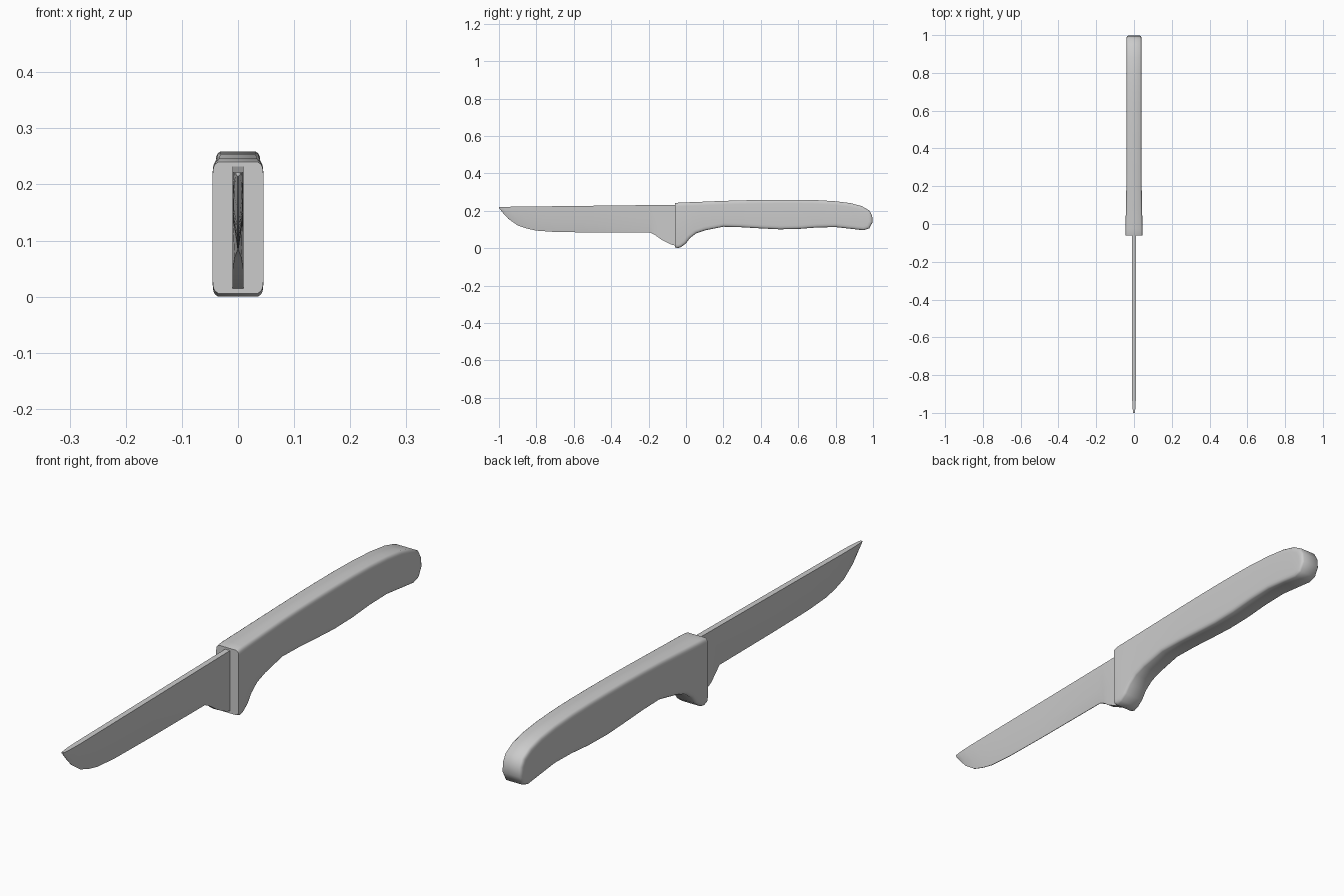
import bpy, bmesh, math
from mathutils import Vector

if "Cube" in bpy.data.objects:
    bpy.data.objects.remove(bpy.data.objects["Cube"])


def finish(bm, name, angle):
    bmesh.ops.remove_doubles(bm, verts=bm.verts, dist=1e-5)
    bmesh.ops.recalc_face_normals(bm, faces=bm.faces)
    mesh = bpy.data.meshes.new(name)
    bm.to_mesh(mesh)
    bm.free()
    ob = bpy.data.objects.new(name, mesh)
    bpy.context.collection.objects.link(ob)
    bpy.ops.object.select_all(action='DESELECT')
    ob.select_set(True)
    bpy.context.view_layer.objects.active = ob
    bpy.ops.object.shade_smooth_by_angle(angle=math.radians(angle))
    return ob


# Handle: paired upper and lower side-profile points (y, z), guard to butt
FRONT = -0.06
upper = [(-0.06, 0.24), (-0.045, 0.243), (-0.025, 0.244), (0, 0.245), (0.025, 0.246),
         (0.055, 0.247), (0.1, 0.249), (0.2, 0.253), (0.3, 0.256), (0.4, 0.258),
         (0.5, 0.259), (0.6, 0.259), (0.7, 0.257), (0.8, 0.251), (0.88, 0.241),
         (0.94, 0.225), (0.98, 0.202), (0.995, 0.175)]
lower = [(-0.06, 0.006), (-0.045, 0.0), (-0.025, 0.007), (0, 0.026), (0.022, 0.055),
         (0.055, 0.08), (0.1, 0.095), (0.2, 0.115), (0.3, 0.112), (0.4, 0.106),
         (0.5, 0.101), (0.6, 0.103), (0.7, 0.111), (0.8, 0.113), (0.88, 0.104),
         (0.95, 0.096), (0.98, 0.106), (0.998, 0.14)]
n = len(upper)
outline = [Vector(p) for p in upper] + [Vector(p) for p in reversed(lower)]


def inset(points, d):
    out = []
    for i, p in enumerate(points):
        a, b = points[i - 1], points[(i + 1) % len(points)]
        t = ((p - a).normalized() + (b - p).normalized()).normalized()
        q = p + Vector((t.y, -t.x)) * d
        if abs(p.x - FRONT) < 1e-4:      # guard face stays flat
            q = Vector((FRONT, p.y + (-d if p.y > 0.1 else d)))
        out.append(q)
    return out


def half_width(y):
    return 0.045 - 0.005 * min(1, max(0, (y + 0.02) / 0.25))


bm = bmesh.new()
# rounded rim: inset of the outline against share of half width
layers = [(0.020, 1.0), (0.010, 0.975), (0.004, 0.91), (0.0, 0.78)]
layers = [(d, s) for d, s in layers] + [(d, -s) for d, s in reversed(layers)]
rings = []
for d, s in layers:
    rings.append([bm.verts.new((s * half_width(p.x), p.x, p.y)) for p in inset(outline, d)])
m = 2 * n
for r0, r1 in zip(rings, rings[1:]):
    for i in range(m):
        j = (i + 1) % m
        bm.faces.new((r0[i], r0[j], r1[j], r1[i]))
for r in (rings[0], rings[-1]):
    for i in range(n - 1):
        bm.faces.new((r[i], r[i + 1], r[m - 2 - i], r[m - 1 - i]))
finish(bm, "handle", 40)

# Blade: (y, edge z, edge half thickness, spine half thickness), tip to heel
stations = [(-1.0, 0.215, 0.001, 0.004), (-0.98, 0.19, 0.001, 0.007), (-0.95, 0.157, 0.001, 0.009),
            (-0.9, 0.122, 0.001, 0.01), (-0.85, 0.105, 0.001, 0.01), (-0.8, 0.094, 0.001, 0.01),
            (-0.7, 0.087, 0.001, 0.01), (-0.5, 0.084, 0.001, 0.01), (-0.19, 0.083, 0.001, 0.01),
            (-0.165, 0.07, 0.006, 0.01), (-0.13, 0.045, 0.01, 0.01), (-0.08, 0.02, 0.01, 0.01),
            (-0.05, 0.012, 0.01, 0.01)]
bm = bmesh.new()
rings = []
for y, z, e, s in stations:
    top = 0.233 + 0.012 * y
    mid = z + 0.35 * (top - z)
    w = e + (s - e) * 0.8
    ring = [(s, top), (w, mid), (e, z), (-e, z), (-w, mid), (-s, top)]
    rings.append([bm.verts.new((x, y, h)) for x, h in ring])
for r0, r1 in zip(rings, rings[1:]):
    for i in range(6):
        j = (i + 1) % 6
        bm.faces.new((r0[i], r0[j], r1[j], r1[i]))
bm.faces.new(rings[0])
bm.faces.new(rings[-1])
finish(bm, "blade", 30)
